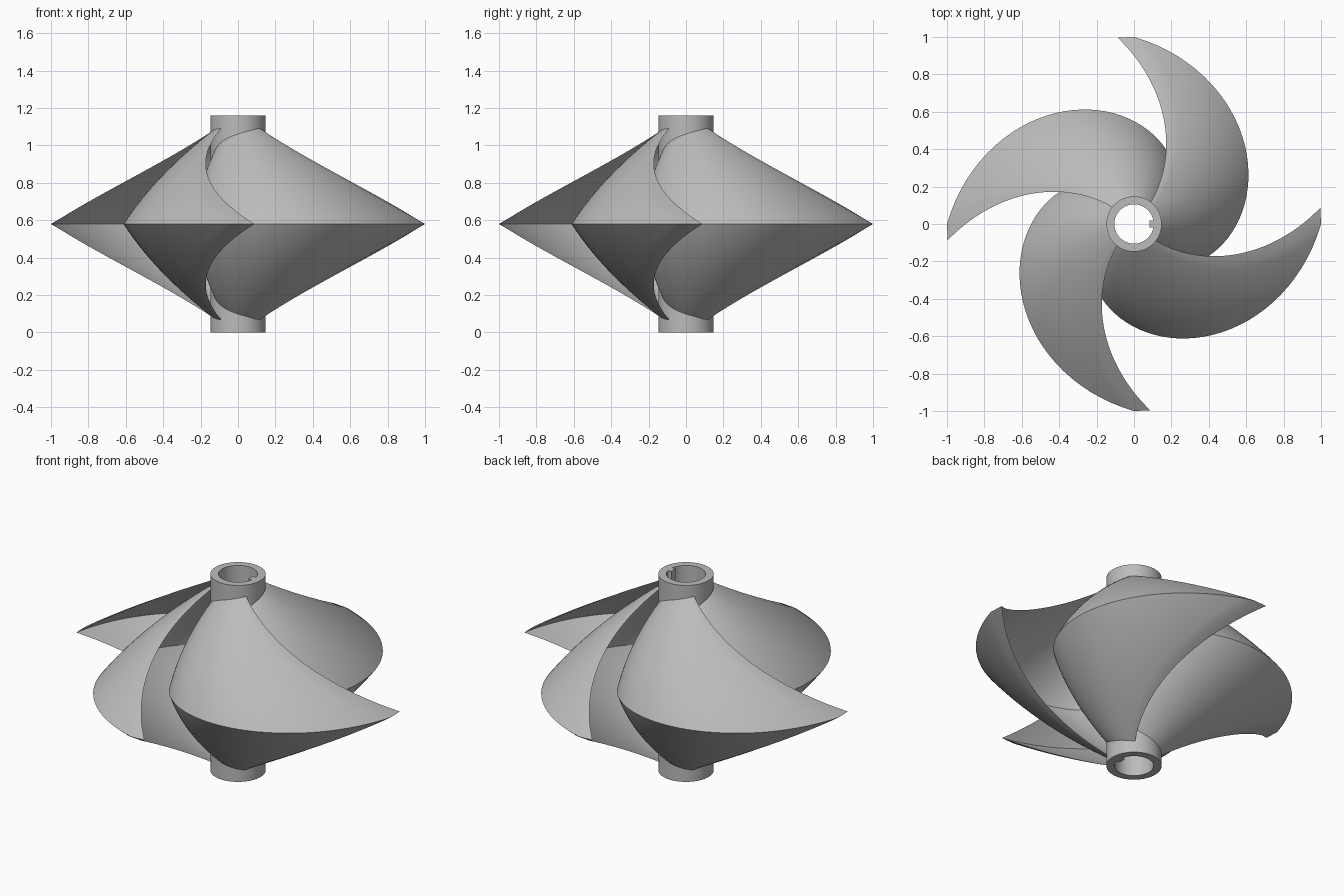
import bpy
import bmesh
from math import radians, sin, cos, tau

cube = bpy.data.objects.get("Cube")
if cube:
    bpy.data.objects.remove(cube)

HEIGHT = 1.16            # hub length
MID = HEIGHT / 2         # height of the blade crease
RISE = 0.6               # height at which the spiral would shrink to a point
TWIST = radians(50)
SWEEP = radians(180)
THICK = radians(5)       # angle between the two skins of a blade
CORE = 0.125             # blade root radius, buried in the hub wall
BORE, RIM = 0.105, 0.148
STEPS, ROWS, TOP = 48, 28, 0.87

grey = bpy.data.materials.new("grey_metal")
grey.use_nodes = True
colour = (0.5, 0.5, 0.5, 1)
grey.diffuse_color = colour
grey.node_tree.nodes["Principled BSDF"].inputs["Base Color"].default_value = colour


def finish(bm, name):
    bmesh.ops.recalc_face_normals(bm, faces=bm.faces)
    mesh = bpy.data.meshes.new(name)
    bm.to_mesh(mesh)
    bm.free()
    mesh.materials.append(grey)
    obj = bpy.data.objects.new(name, mesh)
    bpy.context.collection.objects.link(obj)
    bpy.ops.object.select_all(action="DESELECT")
    obj.select_set(True)
    bpy.context.view_layer.objects.active = obj
    bpy.ops.object.shade_smooth_by_angle(angle=radians(30))
    return obj


def bridge(bm, a, b):
    for i in range(len(a)):
        j = (i + 1) % len(a)
        bm.faces.new((a[i], a[j], b[j], b[i]))


def spiral_section(bm, t, turn):
    """Closed thin spiral, shrunk and twisted by its distance from the crease."""
    shrink = 1 - abs(t)
    start = CORE / shrink
    radii = [start + (1 - start) * i / STEPS for i in range(STEPS + 1)]
    skins = [(r, 0) for r in radii] + [(r, THICK) for r in reversed(radii)]
    loop = []
    for r, offset in skins:
        angle = turn + SWEEP * ((r - 0.1) / 0.9 - 0.5) + offset - TWIST * abs(t)
        loop.append(bm.verts.new((r * shrink * cos(angle),
                                  r * shrink * sin(angle), MID + RISE * t)))
    return loop


# Four double-cone spiral blades
for n in range(4):
    bm = bmesh.new()
    loops = [spiral_section(bm, TOP * i / ROWS, tau * n / 4)
             for i in range(-ROWS, ROWS + 1)]
    for lower, upper in zip(loops, loops[1:]):
        bridge(bm, lower, upper)
    for end in (loops[0], loops[-1]):
        for i in range(STEPS):
            bm.faces.new((end[i], end[i + 1], end[-2 - i], end[-1 - i]))
    finish(bm, f"spiral_blade_{n + 1}")

# Hollow hub
bm = bmesh.new()
rings = []
for r, z in ((RIM, 0), (RIM, HEIGHT), (BORE, HEIGHT), (BORE, 0)):
    rings.append([bm.verts.new((r * cos(tau * i / 64), r * sin(tau * i / 64), z))
                  for i in range(64)])
for i in range(4):
    bridge(bm, rings[i], rings[(i + 1) % 4])
finish(bm, "hub")

# Key running along the bore
bm = bmesh.new()
bmesh.ops.create_cube(bm, size=1)
for v in bm.verts:
    v.co = (0.097 + v.co.x * 0.03, v.co.y * 0.04, MID + v.co.z * HEIGHT)
finish(bm, "bore_key")
